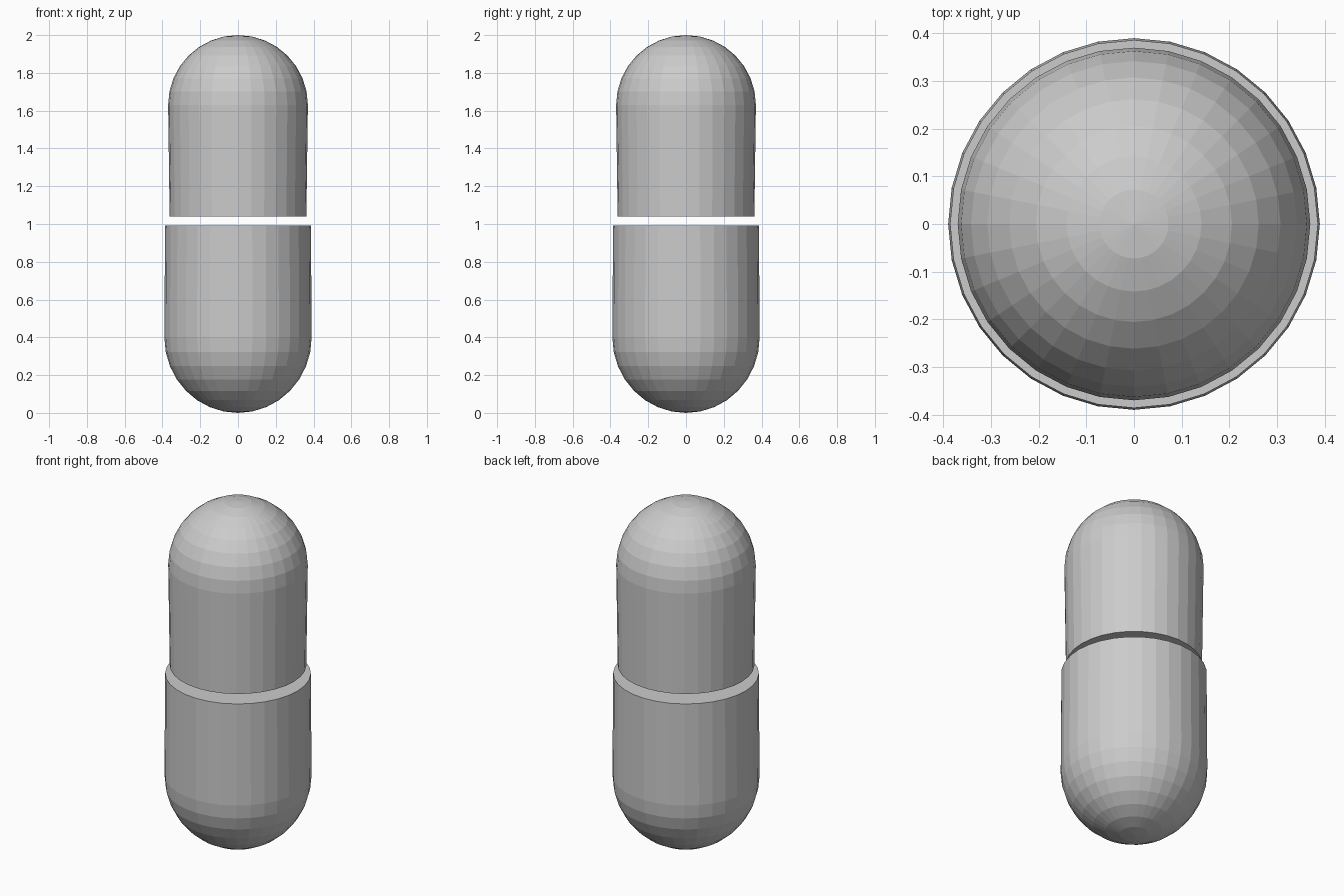
import bpy, bmesh
from math import sin, cos, pi

if "Cube" in bpy.data.objects:
    bpy.data.objects.remove(bpy.data.objects["Cube"])

SEGMENTS, RINGS = 32, 8


def capsule_half(name, radius, dome_height, z_equator, rim_radius, z_rim, direction):
    """Faceted dome with a slightly tapered wall, closed by a flat cap at the rim."""
    profile = [(radius * sin(i * pi / 2 / RINGS),
                z_equator + direction * dome_height * cos(i * pi / 2 / RINGS))
               for i in range(1, RINGS + 1)]
    profile.append((rim_radius, z_rim))

    bm = bmesh.new()
    loops = [[bm.verts.new((r * cos(2 * pi * k / SEGMENTS), r * sin(2 * pi * k / SEGMENTS), z))
              for k in range(SEGMENTS)] for r, z in profile]
    pole = bm.verts.new((0, 0, z_equator + direction * dome_height))
    for k in range(SEGMENTS):
        n = (k + 1) % SEGMENTS
        bm.faces.new((pole, loops[0][k], loops[0][n]))
        for a, b in zip(loops, loops[1:]):
            bm.faces.new((a[k], b[k], b[n], a[n]))
    bm.faces.new(loops[-1])
    bmesh.ops.recalc_face_normals(bm, faces=bm.faces)

    mesh = bpy.data.meshes.new(name)
    bm.to_mesh(mesh)
    bm.free()
    obj = bpy.data.objects.new(name, mesh)
    bpy.context.collection.objects.link(obj)
    return obj


# Narrower upper half and wider lower half, with a small gap between
capsule_half("capsule_upper_half", 0.37, 0.37, 1.63, 0.362, 1.04, 1)
capsule_half("capsule_lower_half", 0.39, 0.40, 0.40, 0.386, 0.993, -1)
